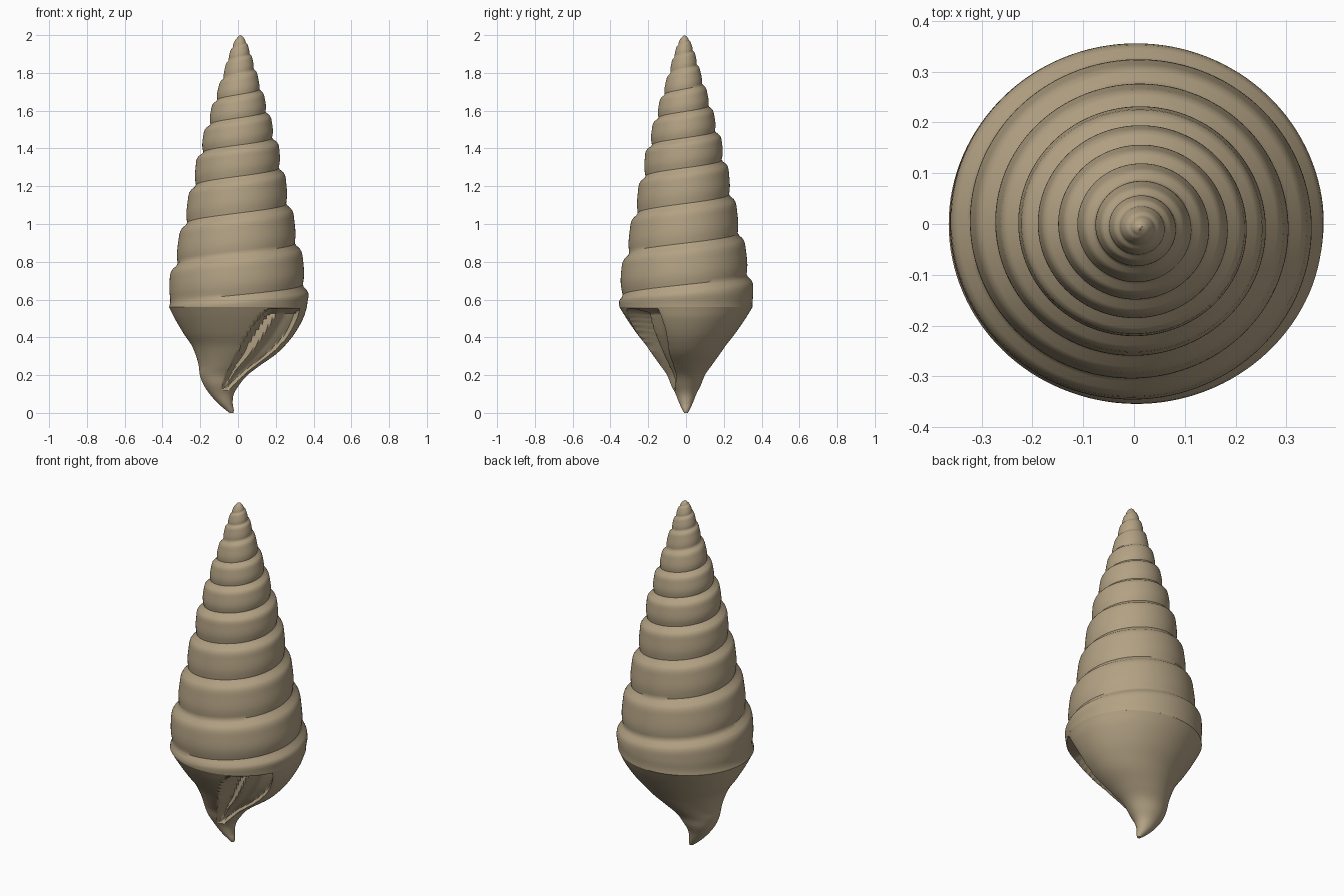
import bpy, bmesh, math

if "Cube" in bpy.data.objects:
    bpy.data.objects.remove(bpy.data.objects["Cube"])

N = 128            # columns around the shell
M = 14             # rows per whorl
TAU = 2 * math.pi


def curve(pts, t):
    """Smooth interpolation through (t, value) points with sloped tangents."""
    t = min(max(t, pts[0][0]), pts[-1][0])
    i = 0
    while i < len(pts) - 2 and t > pts[i + 1][0]:
        i += 1

    def slope(j):
        a, b = pts[max(j - 1, 0)], pts[min(j + 1, len(pts) - 1)]
        return (b[1] - a[1]) / (b[0] - a[0])
    (t0, v0), (t1, v1) = pts[i], pts[i + 1]
    h = t1 - t0
    s = (t - t0) / h
    return ((2*s**3 - 3*s**2 + 1) * v0 + (s**3 - 2*s**2 + s) * h * slope(i)
            + (3*s**2 - 2*s**3) * v1 + (s**3 - s**2) * h * slope(i + 1))


def clamp(v):
    return min(max(v, 0.0), 1.0)


def grid_object(name, rows, cap_bottom=False):
    bm = bmesh.new()
    vs = [[bm.verts.new(p) for p in row] for row in rows]
    for a, b in zip(vs, vs[1:]):
        for i in range(N):
            bm.faces.new((a[i], a[i + 1], b[i + 1], b[i]))
    if cap_bottom:
        bm.faces.new(vs[0][:N][::-1])
    bmesh.ops.remove_doubles(bm, verts=bm.verts, dist=0.0004)
    bmesh.ops.recalc_face_normals(bm, faces=bm.faces)
    me = bpy.data.meshes.new(name)
    bm.to_mesh(me)
    bm.free()
    ob = bpy.data.objects.new(name, me)
    bpy.context.collection.objects.link(ob)
    me.materials.append(tan)
    bpy.ops.object.select_all(action='DESELECT')
    ob.select_set(True)
    bpy.context.view_layer.objects.active = ob
    bpy.ops.object.shade_smooth_by_angle(angle=math.radians(38))
    return ob


tan = bpy.data.materials.new("shell_tan")
tan.diffuse_color = (0.45, 0.36, 0.23, 1)
tan.use_nodes = True
tan.node_tree.nodes["Principled BSDF"].inputs["Base Color"].default_value = tan.diffuse_color

# Spire: suture height per turn, outline radius, and whorl cross-section
suture = list(enumerate([0.23, 0.45, 0.67, 0.89, 1.10, 1.29, 1.45, 1.59,
                         1.71, 1.82, 1.90, 1.96, 2.0], start=-2))
outline = [(0.56, .365), (0.7, .352), (0.8, .333), (1.0, .288), (1.2, .243),
           (1.4, .199), (1.6, .145), (1.8, .084), (1.9, .054), (1.96, .032),
           (1.99, .014), (2.0, 0)]
whorl = [(0, -1.3), (.1, -.7), (.3, .2), (.6, .8), (.82, 1.0), (.94, .1), (1, -1.3)]
v_rim = -0.5
for _ in range(20):    # find the turn value where the helix meets the rim
    v_rim += (0.56 - curve(suture, v_rim)) / 0.22


def spire_point(u, i):
    turn = i / N
    u = min(max(u, v_rim - turn), 10 - turn)
    z = curve(suture, u + turn)
    r = curve(outline, z)
    step = 0.013 * clamp(r / 0.2) * clamp((z - 0.56) / 0.06)
    r += step * curve(whorl, u % 1.0)
    k = (z - 0.56) / 1.44
    a = turn * TAU
    return (r * math.cos(a) + 0.012 * k, 0.965 * r * math.sin(a) - 0.008 * k, z)


rows = [[spire_point(-1.6 + j / M, i) for i in range(N + 1)]
        for j in range(int(11.6 * M) + 2)]
grid_object("spire", rows)

# Base: left edge, right edge and half depth by height, bent into the canal
heights = [0, .015, .05, .10, .15, .20, .25, .31, .36, .42, .50, .56]
left = list(zip(heights, [-.045, -.065, -.105, -.15, -.183, -.202, -.208,
                          -.225, -.247, -.288, -.335, -.365]))
right = list(zip(heights, [-.025, -.022, -.028, -.022, .008, .05, .115,
                           .2, .252, .3, .345, .365]))
depth = list(zip(heights, [.01, .018, .035, .055, .08, .1, .135,
                           .178, .213, .26, .315, .352]))

# Aperture: left and right edges of the slanted opening on the front
ap_left = [(.12, -.09), (.2, -.065), (.3, -.01), (.4, .045), (.5, .11), (.56, .17)]
ap_right = [(.12, -.05), (.16, -.01), (.22, .055), (.3, .16), (.36, .225),
            (.42, .275), (.5, .315), (.56, .33)]


def base_point(z, i):
    a = i / N * TAU
    xl, xr, d = curve(left, z), curve(right, z), curve(depth, z)
    x = (xl + xr) / 2 + (xr - xl) / 2 * math.cos(a)
    y = d * math.sin(a)
    if y < 0 and 0.12 < z < 0.555:
        l, r = curve(ap_left, z), curve(ap_right, z)
        edge = min(x - l, r - x, 0.553 - z, z - 0.12)
        m = clamp(edge / 0.025)
        w = (x - l) / max(r - l, 0.01)
        fold = math.exp(-((w - 0.38) / 0.12) ** 2)     # columella ridge
        y *= 1 - m * (0.5 - 0.2 * fold)
    return (x, y, z)


R = 80
rows = [[base_point(0.56 * j / R, i) for i in range(N + 1)] for j in range(R + 1)]
grid_object("base_with_aperture", rows, cap_bottom=True)
